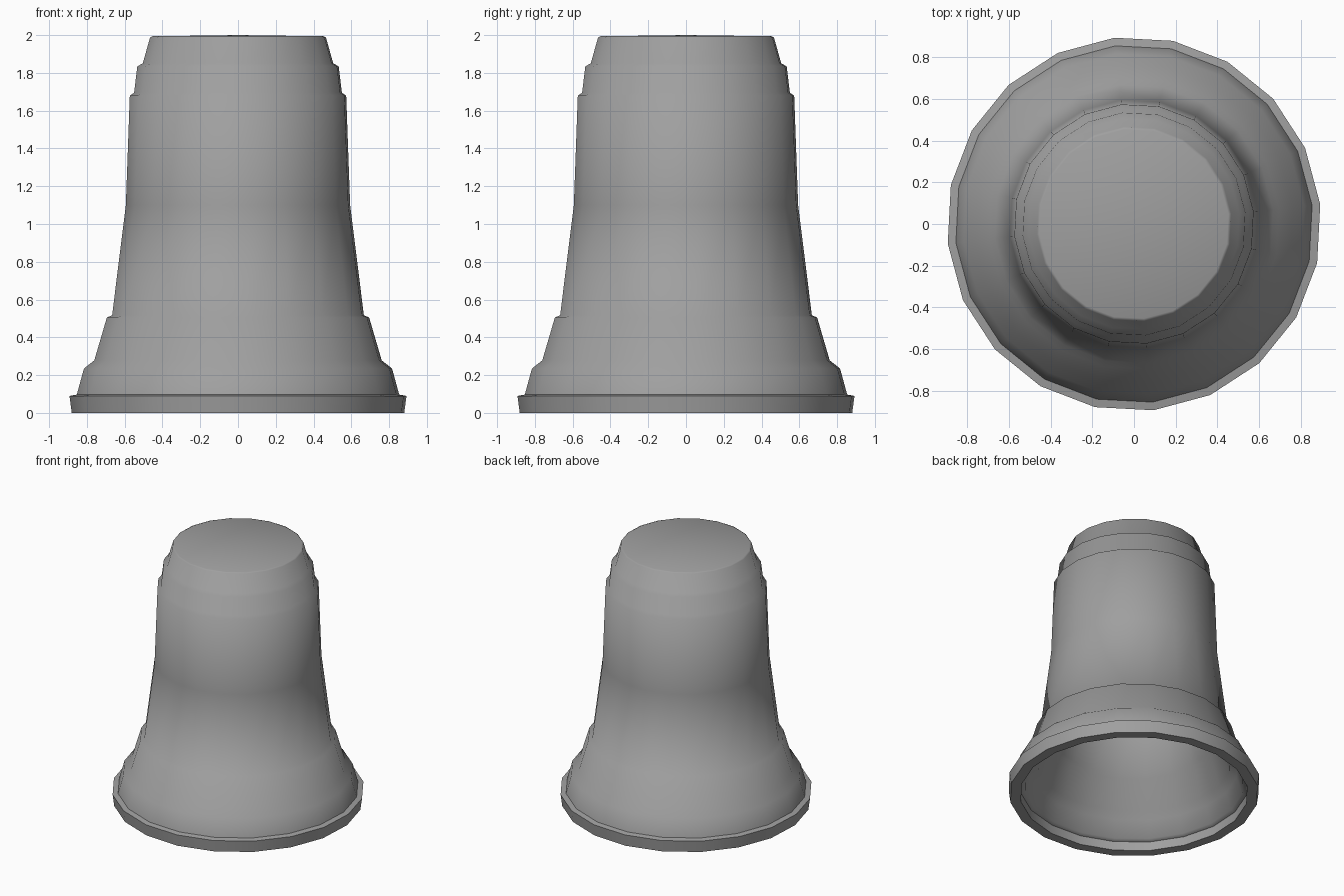
import bpy, bmesh
from math import radians, tau
from mathutils import Matrix, Vector

cube = bpy.data.objects.get("Cube")
if cube:
    bpy.data.objects.remove(cube, do_unlink=True)

SIDES = 20
TURN = radians(6)


def flat_material(name, value):
    mat = bpy.data.materials.new(name)
    mat.use_nodes = True
    colour = (value, value, value, 1)
    mat.diffuse_color = colour
    mat.node_tree.nodes["Principled BSDF"].inputs["Base Color"].default_value = colour
    return mat


def lathe(name, profile, mat):
    """Spin (radius, height) points around z into a faceted ring body."""
    bm = bmesh.new()
    verts = [bm.verts.new((r, 0, z)) for r, z in profile]
    edges = [bm.edges.new(pair) for pair in zip(verts, verts[1:])]
    bmesh.ops.spin(bm, geom=verts + edges, cent=(0, 0, 0), axis=(0, 0, 1),
                   angle=tau, steps=SIDES, use_merge=True)
    bmesh.ops.remove_doubles(bm, verts=bm.verts, dist=0.0005)
    bmesh.ops.rotate(bm, verts=bm.verts, cent=Vector(), matrix=Matrix.Rotation(TURN, 3, "Z"))
    bmesh.ops.recalc_face_normals(bm, faces=bm.faces)
    mesh = bpy.data.meshes.new(name)
    bm.to_mesh(mesh)
    bm.free()
    mesh.materials.append(mat)
    obj = bpy.data.objects.new(name, mesh)
    bpy.context.collection.objects.link(obj)
    bpy.ops.object.select_all(action="DESELECT")
    obj.select_set(True)
    bpy.context.view_layer.objects.active = obj
    bpy.ops.object.shade_smooth_by_angle(angle=radians(60))
    return obj


grey = flat_material("plain grey", 0.35)

# Outer wall from the foot rim up to the closed top
outer = [(0.885, 0), (0.897, 0.09), (0.858, 0.097), (0.82, 0.235), (0.765, 0.278),
         (0.698, 0.505), (0.67, 0.517), (0.597, 1.1), (0.576, 1.68), (0.553, 1.695),
         (0.536, 1.835), (0.507, 1.85), (0.468, 1.988), (0.455, 1.994), (0, 2.0)]

# Hollow underside, following the steps of the outer wall
inner = [(0, 1.92), (0.4, 1.92), (0.45, 1.8), (0.5, 1.66), (0.52, 1.1), (0.59, 0.5),
         (0.62, 0.48), (0.685, 0.25), (0.74, 0.21), (0.78, 0.08), (0.81, 0.07), (0.81, 0)]

lathe("bell_cup", inner + outer, grey)
